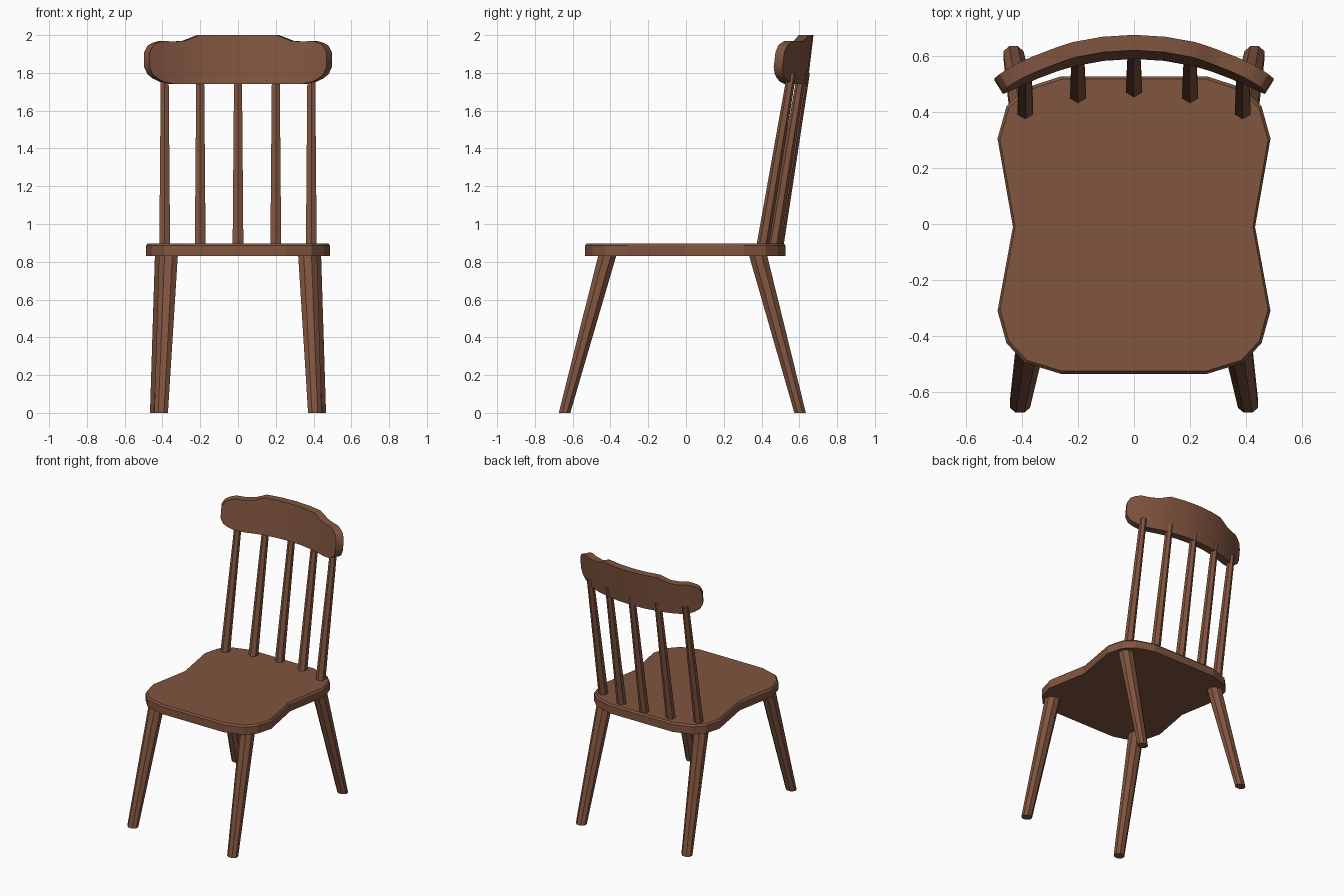
import bpy
import bmesh
from math import sin, cos, pi, radians

cube = bpy.data.objects.get("Cube")
if cube:
    bpy.data.objects.remove(cube, do_unlink=True)

COLOUR = (0.22, 0.09, 0.05, 1.0)
wood = bpy.data.materials.new("brown_wood")
wood.use_nodes = True
wood.diffuse_color = COLOUR
bsdf = wood.node_tree.nodes["Principled BSDF"]
bsdf.inputs["Base Color"].default_value = COLOUR
bsdf.inputs["Roughness"].default_value = 0.7


def loft(name, rings):
    """Skin a list of equal-length point rings and cap both ends."""
    bm = bmesh.new()
    loops = [[bm.verts.new(p) for p in ring] for ring in rings]
    for a, b in zip(loops, loops[1:]):
        for i in range(len(a)):
            j = (i + 1) % len(a)
            bm.faces.new((a[i], a[j], b[j], b[i]))
    bm.faces.new(loops[0][::-1])
    bm.faces.new(loops[-1])
    bmesh.ops.recalc_face_normals(bm, faces=bm.faces)
    mesh = bpy.data.meshes.new(name)
    bm.to_mesh(mesh)
    bm.free()
    mesh.materials.append(wood)
    obj = bpy.data.objects.new(name, mesh)
    bpy.context.collection.objects.link(obj)
    return obj


def ring(centre, rx, ry, sides, turn):
    x, y, z = centre
    angles = [2 * pi * i / sides + turn for i in range(sides)]
    return [(x + rx * cos(a), y + ry * sin(a), z) for a in angles]


def slanted_post(name, low, high, r_low, r_high, sides, turn):
    """Tapered, leaning post whose ends are cut level."""
    return loft(name, [ring(low, *r_low, sides, turn),
                       ring(high, *r_high, sides, turn)])


# Seat: waisted outline with a small chamfer round the top edge
half = [(0.26, -0.535), (0.39, -0.495), (0.455, -0.425), (0.487, -0.31),
        (0.432, -0.01), (0.487, 0.305), (0.455, 0.42), (0.39, 0.485),
        (0.26, 0.527)]
outline = half + [(-x, y) for x, y in reversed(half)]
loft("seat", [[(x * s, y * s, z) for x, y in outline]
              for z, s in ((0.83, 1), (0.885, 1), (0.897, 0.982))])

# Legs: splayed octagonal posts
for side, sx in (("left", 1), ("right", -1)):
    for end, low, high in (("front", (0.407, -0.643), (0.368, -0.415)),
                           ("back", (0.43, 0.604), (0.39, 0.38))):
        slanted_post(f"{end}_{side}_leg",
                     (sx * low[0], low[1], 0), (sx * high[0], high[1], 0.84),
                     (0.039, 0.033), (0.054, 0.052), 8, pi / 8)

# Back spindles: six-sided, leaning back along a shallow curve
for i, (x, y_low, y_high) in enumerate([(-0.388, 0.405, 0.56), (-0.2, 0.462, 0.613),
                                        (0, 0.483, 0.632), (0.2, 0.462, 0.613),
                                        (0.388, 0.405, 0.56)]):
    slanted_post(f"back_spindle_{i + 1}", (x, y_low, 0.88), (x, y_high, 1.8),
                 (0.033, 0.033), (0.024, 0.024), 6, pi / 6)

# Top rail: curved, tilted board with rounded ends and a raised middle.
# Each column is (angle in degrees, lower z, upper z).
right_half = [(0, 1.74, 2.0), (7, 1.74, 2.0), (13.5, 1.74, 2.0), (16, 1.74, 1.985),
              (18.5, 1.74, 1.97), (23, 1.742, 1.965), (26.5, 1.753, 1.97),
              (29, 1.77, 1.96), (31, 1.792, 1.945), (32.3, 1.83, 1.91)]
columns = [(-a, lo, hi) for a, lo, hi in reversed(right_half[1:])] + right_half
INNER, OUTER, CENTRE_Y, TILT = 0.875, 0.93, -0.255, 0.12


def rail_point(angle, radius, z):
    a = radians(angle)
    return (radius * sin(a), CENTRE_Y + radius * cos(a) + TILT * (z - 2), z)


rail = loft("top_rail", [[rail_point(a, INNER, lo), rail_point(a, INNER, hi),
                          rail_point(a, OUTER, hi), rail_point(a, OUTER, lo)]
                         for a, lo, hi in columns])
bpy.ops.object.select_all(action="DESELECT")
bpy.context.view_layer.objects.active = rail
rail.select_set(True)
bpy.ops.object.shade_smooth_by_angle(angle=radians(30))
